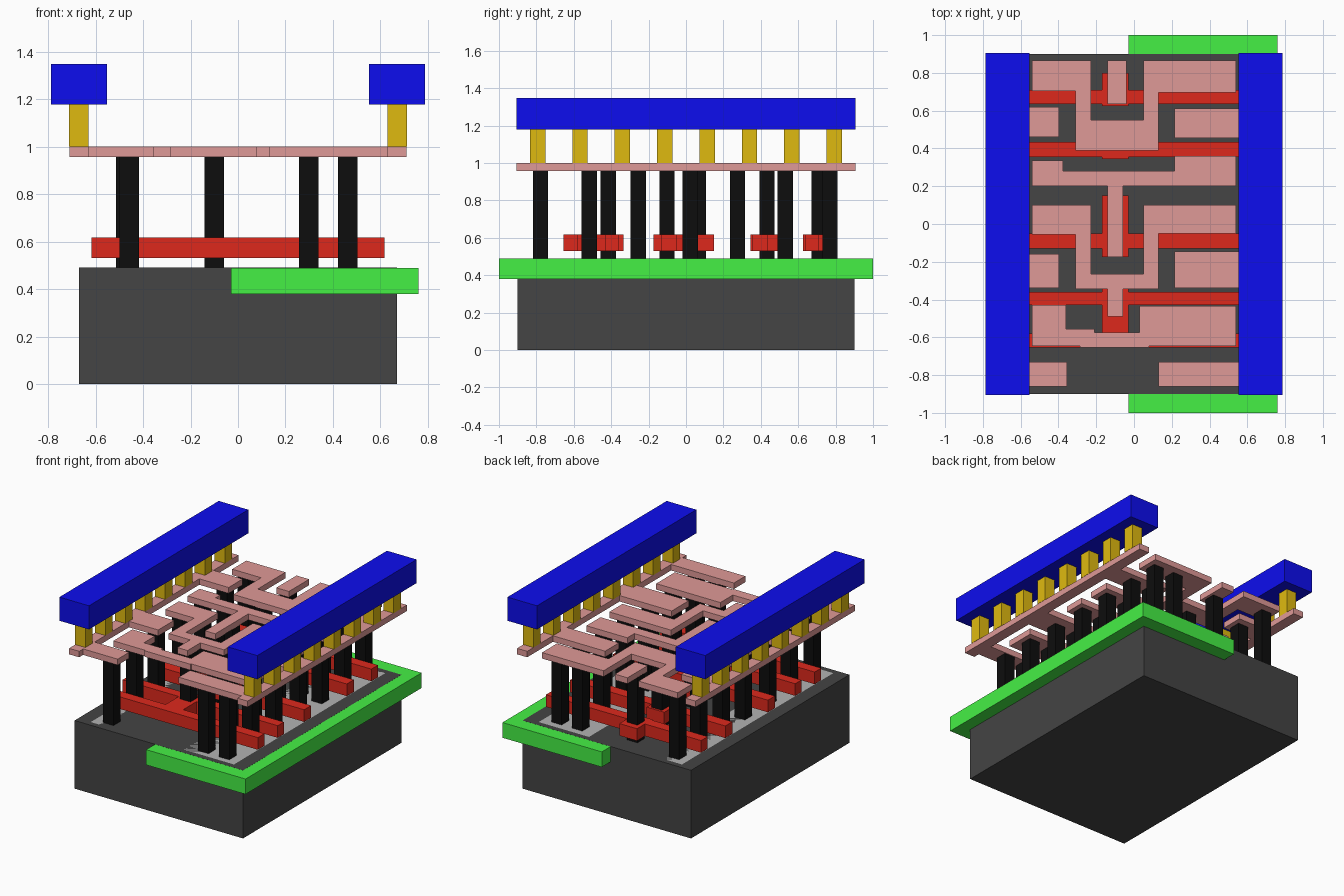
import bpy, bmesh


def material(name, rgb):
    m = bpy.data.materials.new(name)
    m.diffuse_color = (*rgb, 1)
    return m


DARK = material("dark_grey", (0.058, 0.058, 0.058))
GREEN = material("green", (0.06, 0.87, 0.06))
PALE = material("pale_grey", (0.45, 0.45, 0.45))
RED = material("red", (0.73, 0.022, 0.012))
BLACK = material("black", (0.004, 0.004, 0.004))
PINK = material("pink", (0.74, 0.32, 0.31))
GOLD = material("gold", (0.74, 0.49, 0.005))
BLUE = material("blue", (0.004, 0.004, 0.86))


def slab(name, outline, z0, z1, mat):
    """Extrude a flat outline from z0 up to z1."""
    bm = bmesh.new()
    face = bm.faces.new([bm.verts.new((x, y, z0)) for x, y in outline])
    top = bmesh.ops.extrude_face_region(bm, geom=[face])["geom"]
    for v in top:
        if isinstance(v, bmesh.types.BMVert):
            v.co.z = z1
    bmesh.ops.recalc_face_normals(bm, faces=bm.faces)
    mesh = bpy.data.meshes.new(name)
    bm.to_mesh(mesh)
    bm.free()
    mesh.materials.append(mat)
    obj = bpy.data.objects.new(name, mesh)
    bpy.context.collection.objects.link(obj)
    return obj


def box(name, x0, x1, y0, y1, z0, z1, mat):
    return slab(name, [(x0, y0), (x1, y0), (x1, y1), (x0, y1)], z0, z1, mat)


# Base block, well and the active strips flush with its top
box("substrate", -0.67, 0.67, -0.9, 0.9, 0, 0.49, DARK)
box("well", -0.03, 0.76, -1, 1, 0.38, 0.4895, GREEN)
box("active_strip_left", -0.57, -0.36, -0.86, 0.86, 0.38, 0.49, PALE)
box("active_strip_right", 0.17, 0.57, -0.86, 0.86, 0.38, 0.49, PALE)

# Red gate bars, each with a contact pad crossing it (bar y0, y1, pad y0, y1)
L, P, Q = 0.617, -0.17, -0.03
for y0, y1, p0, p1 in [(0.635, 0.71, 0.625, 0.80), (0.355, 0.435, 0.345, 0.49),
                       (-0.13, -0.05, -0.175, 0.15)]:
    slab("gate_bar", [(-L, y0), (P, y0), (P, p0), (Q, p0), (Q, y0), (L, y0),
                      (L, y1), (Q, y1), (Q, p1), (P, p1), (P, y1), (-L, y1)],
         0.53, 0.617, RED)
# Joined pair of bars at the front
a, b, c, d = -0.655, -0.58, -0.43, -0.36
slab("gate_bar_pair", [(-L, a), (L, a), (L, b), (Q, b), (Q, c), (L, c), (L, d), (Q, d),
                       (Q, -0.335), (P, -0.335), (P, d), (-L, d), (-L, c), (P, c),
                       (P, b), (-L, b)], 0.53, 0.617, RED)

# Black contact posts
W = 0.041
for y in (-0.778, -0.518, -0.255, 0.022, 0.275, 0.53, 0.77):
    left = -0.458 if y in (-0.778, -0.518) else -0.472
    for x in (left, 0.298, 0.463):
        box("contact_post", x - W, x + W, y - W, y + W, 0.49, 0.96, BLACK)
for y in (-0.415, -0.102, 0.065, 0.433, 0.712):
    box("gate_post", -0.1 - W, -0.1 + W, y - W, y + W, 0.49, 0.96, BLACK)

# Pink wiring layer
Z0, Z1 = 0.957, 1.0
S = 0.54
slab("wire_u_back", [(-S, 0.865), (-S, 0.705), (-0.31, 0.705), (-0.31, 0.39), (0.13, 0.39),
                     (0.13, 0.695), (S, 0.695), (S, 0.865), (0.05, 0.865), (0.05, 0.55),
                     (-0.228, 0.55), (-0.228, 0.865)], Z0, Z1, PINK)
box("wire_tab_back", -0.14, -0.04, 0.635, 0.865, Z0, Z1, PINK)
slab("wire_t_middle", [(-S, 0.335), (-S, 0.2), (-0.14, 0.2), (-0.14, -0.175), (-0.058, -0.175),
                       (-0.058, 0.2), (S, 0.2), (S, 0.36), (0.215, 0.36), (0.215, 0.28),
                       (-0.375, 0.28), (-0.375, 0.335)], Z0, Z1, PINK)
slab("wire_u_front", [(-S, 0.10), (-S, -0.055), (-0.31, -0.055), (-0.31, -0.345), (-0.14, -0.345),
                      (-0.14, -0.49), (-0.058, -0.49), (-0.058, -0.345), (0.13, -0.345),
                      (0.13, -0.05), (S, -0.05), (S, 0.10), (0.05, 0.10), (0.05, -0.265),
                      (-0.228, -0.265), (-0.228, 0.10)], Z0, Z1, PINK)
slab("wire_front", [(-S, -0.43), (-S, -0.645), (-0.285, -0.645), (-0.285, -0.653), (0.08, -0.653),
                    (0.08, -0.645), (S, -0.645), (S, -0.433), (0.03, -0.433), (0.03, -0.575),
                    (-0.21, -0.575), (-0.21, -0.555), (-0.36, -0.555), (-0.36, -0.43)], Z0, Z1, PINK)

# Side rails with inward tabs, gold posts and blue beams
tabs = {-1: [(-0.86, -0.73, 0.355), (-0.34, -0.16, 0.397), (0.46, 0.62, 0.397)],
        1: [(-0.86, -0.73, 0.13), (-0.34, -0.145, 0.215), (0.455, 0.612, 0.215)]}
for s, rows in tabs.items():
    pts = [(s * 0.71, 0.905), (s * 0.71, -0.905), (s * 0.63, -0.905)]
    for y0, y1, x in rows:
        pts += [(s * 0.63, y0), (s * x, y0), (s * x, y1), (s * 0.63, y1)]
    slab("side_rail", pts + [(s * 0.63, 0.905)], Z0, Z1, PINK)
    for i in range(8):
        x, y = s * 0.671, -0.793 + i * 0.2265
        box("rail_post", x - W, x + W, y - W, y + W, 1.0, 1.178, GOLD)
    x0, x1 = sorted((s * 0.552, s * 0.787))
    box("top_beam", x0, x1, -0.905, 0.905, 1.178, 1.348, BLUE)
